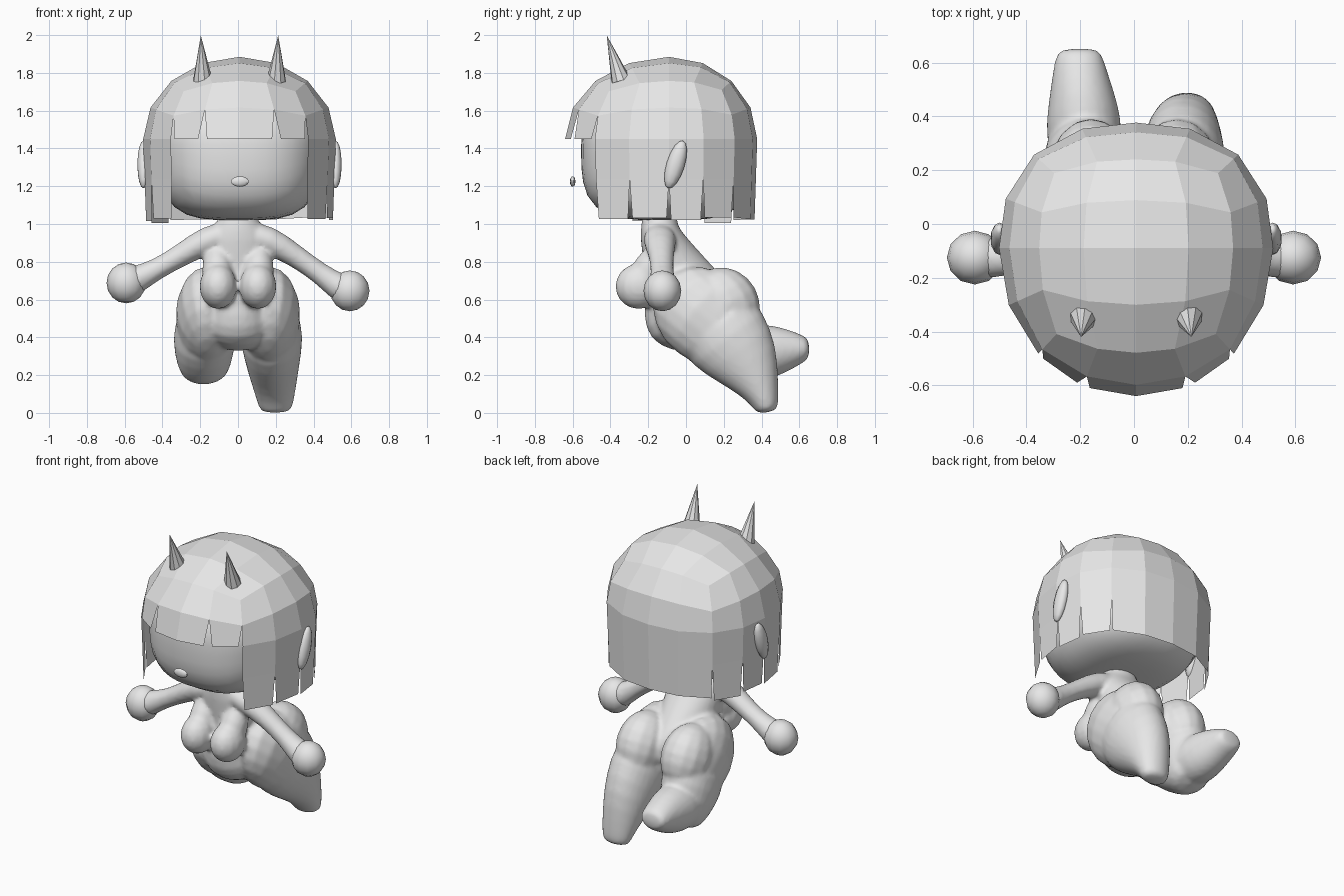
import bpy, bmesh, math, random
from mathutils import Vector, Matrix

if "Cube" in bpy.data.objects:
    bpy.data.objects.remove(bpy.data.objects["Cube"])

random.seed(4)
GREY = bpy.data.materials.new("plain grey")
GREY.diffuse_color = (0.8, 0.8, 0.8, 1)
GREY.use_nodes = True
GREY.node_tree.nodes["Principled BSDF"].inputs["Base Color"].default_value = GREY.diffuse_color
CX = 0.008  # the head sits slightly off centre


def finish(name, bm, angle=None, subsurf=0):
    """Turn a bmesh into an object; angle gives smooth shading."""
    mesh = bpy.data.meshes.new(name)
    bm.to_mesh(mesh)
    bm.free()
    mesh.materials.append(GREY)
    ob = bpy.data.objects.new(name, mesh)
    bpy.context.collection.objects.link(ob)
    if subsurf:
        mod = ob.modifiers.new("round", 'SUBSURF')
        mod.levels = mod.render_levels = subsurf
    if angle:
        for o in bpy.context.selected_objects:
            o.select_set(False)
        ob.select_set(True)
        bpy.context.view_layer.objects.active = ob
        bpy.ops.object.shade_smooth_by_angle(angle=math.radians(angle))
    return ob


def ball(name, centre, radii, tilt=0, seg=14, rings=10):
    bm = bmesh.new()
    bmesh.ops.create_uvsphere(bm, u_segments=seg, v_segments=rings, radius=1)
    m = Matrix.Translation(centre) @ Matrix.Rotation(tilt, 4, 'X') @ Matrix.Diagonal((*radii, 1))
    bmesh.ops.transform(bm, matrix=m, verts=bm.verts)
    return finish(name, bm, 50)


def loft(name, rings, side, n=14):
    """Skin ellipses (x, y, z, side radius, depth radius) along a path."""
    bm = bmesh.new()
    pts = [Vector(r[:3]) for r in rings]
    loops = []
    for i, (p, r) in enumerate(zip(pts, rings)):
        d = (pts[min(i + 1, len(pts) - 1)] - pts[max(i - 1, 0)]).normalized()
        s = (Vector(side) - d * d.dot(Vector(side))).normalized()
        u = d.cross(s)
        loops.append([bm.verts.new(p + s * r[3] * math.cos(a) + u * r[4] * math.sin(a))
                      for a in (2 * math.pi * k / n for k in range(n))])
    for a, b in zip(loops, loops[1:]):
        for k in range(n):
            bm.faces.new((a[k], a[(k + 1) % n], b[(k + 1) % n], b[k]))
    bm.faces.new(loops[0][::-1])
    bm.faces.new(loops[-1])
    bmesh.ops.recalc_face_normals(bm, faces=bm.faces)
    return finish(name, bm, None, 1)


def fuse(name, parts, voxel, smooth):
    """Merge overlapping parts into one soft skin."""
    bpy.context.view_layer.update()
    deps = bpy.context.evaluated_depsgraph_get()
    bm = bmesh.new()
    for p in parts:
        ev = p.evaluated_get(deps)
        bm.from_mesh(ev.to_mesh())
        ev.to_mesh_clear()
    for p in parts:
        bpy.data.objects.remove(p)
    ob = finish(name, bm)
    mod = ob.modifiers.new("fuse", 'REMESH')
    mod.mode, mod.voxel_size, mod.use_smooth_shade = 'VOXEL', voxel, True
    mod = ob.modifiers.new("soften", 'SMOOTH')
    mod.factor, mod.iterations = 0.5, smooth
    return ob


def grid_cube(cuts):
    bm = bmesh.new()
    bmesh.ops.create_cube(bm, size=2)
    bmesh.ops.subdivide_edges(bm, edges=bm.edges, cuts=cuts, use_grid_fill=True)
    return bm


def puff(co, a, b):
    """Project a cube point on a unit superellipsoid."""
    x, y, z = (math.tan(c * math.pi / 4) for c in co)
    xy = (abs(x) ** a + abs(y) ** a) ** (1 / a)
    return Vector((x, y, z)) / (xy ** b + abs(z) ** b) ** (1 / b)


# Head: rounded block, flatter jaw below and round crown above
bm = grid_cube(9)
for v in bm.verts:
    p = puff(v.co, 2.5, 3.6 if v.co.z < 0 else 2)
    jaw = 1 - 0.06 * max(0, -p.z)
    v.co = (CX + p.x * 0.44 * jaw, -0.1 + p.y * 0.455, 1.42 + p.z * (0.4 if p.z < 0 else 0.35))
finish("head", bm, 30)

# Hair: coarse faceted shell, open at the face, with a ragged fringe and hem
bm = grid_cube(3)
gone = [f for f in bm.faces if f.calc_center_median().z < -0.99
        or (f.calc_center_median().y < -0.99 and f.calc_center_median().z < 0)]
bmesh.ops.delete(bm, geom=gone, context='FACES')


def in_fringe(c):
    return c.y < -0.99 and 0 < c.z < 0.5


def in_hem(c):
    return c.z < -0.5


cuts = []
for e in bm.edges:
    a, b = (v.co for v in e.verts)
    mid = (a + b) / 2
    if abs(a.z - b.z) > 0.1 and len(e.link_faces) == 2:
        if in_fringe(mid) and abs(mid.x) > 0.1:
            cuts.append(e)
        if in_hem(mid) and (mid.y < 0.9 or abs(mid.x) > 0.6):
            cuts.append(e)
bmesh.ops.split_edges(bm, edges=cuts)
moves = []
for f in bm.faces:
    c = f.calc_center_median()
    if in_fringe(c) or in_hem(c):
        drop = random.uniform(-0.03, 0.07) if in_hem(c) else 0
        taper = 0.25 if in_fringe(c) else 0.12 if c.y < 0.9 else 0.05
        low = min(v.co.z for v in f.verts)
        for v in f.verts:
            if abs(v.co.z - low) < 0.01 and len(v.link_faces) == 1:
                moves.append((v, Vector((v.co.x + (c.x - v.co.x) * taper,
                                         v.co.y + (c.y - v.co.y) * taper, v.co.z - drop))))
for v, co in moves:
    v.co = co
for v in bm.verts:
    t = v.co.z
    p = puff((v.co.x, v.co.y, max(t, 0)), 2.05 if v.co.y < 0 else 2.35, 2)
    k = 1 if t > 0 else 1 + 0.03 * t
    z = 1.45 + (p.z * 0.435 if t > 0 else t * 0.425)
    v.co = (CX + p.x * k * 0.51, -0.09 + p.y * k * (0.55 if p.y < 0 else 0.467), z)
finish("hair", bm)

# Nose
ball("nose", (0.01, -0.6, 1.225), (0.05, 0.015, 0.028), seg=10, rings=6)

body = []
for s, label in ((-1, "left"), (1, "right")):
    # Ears, horns and hands
    ball(label + "_ear", (CX + s * 0.508, -0.055, 1.315), (0.034, 0.048, 0.132), -0.3, 10, 8)
    bm = bmesh.new()
    bmesh.ops.create_cone(bm, segments=9, radius1=0.052, radius2=0, depth=0.25, cap_ends=True)
    base, tip = Vector((s * 0.195 + CX, -0.345, 1.76)), Vector((s * 0.205 + CX, -0.42, 2.0))
    turn = (tip - base).to_track_quat('Z', 'Y').to_matrix().to_4x4()
    bmesh.ops.transform(bm, matrix=Matrix.Translation((base + tip) / 2) @ turn, verts=bm.verts)
    finish(label + "_horn", bm)
    d = 0.02 if s < 0 else -0.022
    ball(label + "_hand", (s * 0.592, -0.125, 0.668 + d), (0.104, 0.1, 0.108), seg=12, rings=8)
    # Paired trunk parts
    body += [
        ball("bust", (s * 0.105, -0.25, 0.67), (0.1, 0.125, 0.12)),
        loft("chest", [(s * 0.11, -0.13, 0.88, 0.06, 0.06), (s * 0.11, -0.19, 0.78, 0.085, 0.09),
                       (s * 0.105, -0.23, 0.68, 0.09, 0.1)], (1, 0, 0)),
        ball("buttock", (s * 0.16, 0.2, 0.57), (0.155, 0.19, 0.205), 0.5),
        ball("hip", (s * 0.165, 0.1, 0.51), (0.166, 0.3, 0.24), -0.69),
        # Arm sloping down to a round hand
        loft("arm", [(s * 0.04, -0.14, 0.95, 0.08, 0.07), (s * 0.16, -0.14, 0.92, 0.095, 0.08),
                     (s * 0.3, -0.13, 0.835, 0.066, 0.06), (s * 0.44, -0.125, 0.745 + d / 2, 0.06, 0.055),
                     (s * 0.53, -0.125, 0.69 + d, 0.08, 0.076),
                     (s * 0.58, -0.125, 0.668 + d, 0.08, 0.08)], (0, 1, 0))]

# Trunk leaning forward, from neck to hips
body.append(loft("torso", [
    (0, -0.14, 1.08, 0.09, 0.09), (0, -0.14, 1.0, 0.115, 0.1), (0, -0.14, 0.95, 0.18, 0.11),
    (0, -0.1, 0.85, 0.185, 0.14), (0, -0.04, 0.72, 0.17, 0.19), (0, 0, 0.6, 0.18, 0.25),
    (0, 0.04, 0.5, 0.24, 0.27), (0, 0.09, 0.41, 0.17, 0.19), (0, 0.11, 0.36, 0.08, 0.1)], (1, 0, 0)))

# Straight leg, tapering to the toe
body.append(loft("right_leg", [
    (0.165, 0.12, 0.52, 0.17, 0.24), (0.18, 0.225, 0.39, 0.172, 0.245),
    (0.185, 0.33, 0.255, 0.145, 0.185), (0.195, 0.395, 0.125, 0.115, 0.105),
    (0.2, 0.425, 0.04, 0.095, 0.07), (0.2, 0.43, 0.0, 0.08, 0.055)], (1, 0, 0)))

# Bent leg: thigh down to the knee, shin pointing back
body.append(loft("left_thigh", [
    (-0.165, 0.12, 0.52, 0.17, 0.24), (-0.18, 0.21, 0.38, 0.172, 0.23),
    (-0.18, 0.28, 0.26, 0.15, 0.165), (-0.175, 0.32, 0.165, 0.105, 0.095)], (1, 0, 0)))
body.append(loft("left_shin", [
    (-0.18, 0.22, 0.3, 0.12, 0.12), (-0.185, 0.33, 0.315, 0.15, 0.155),
    (-0.19, 0.44, 0.325, 0.135, 0.15), (-0.2, 0.54, 0.335, 0.11, 0.115),
    (-0.205, 0.62, 0.34, 0.092, 0.075), (-0.205, 0.655, 0.34, 0.075, 0.05)], (1, 0, 0)))

fuse("body", body, 0.014, 4)
